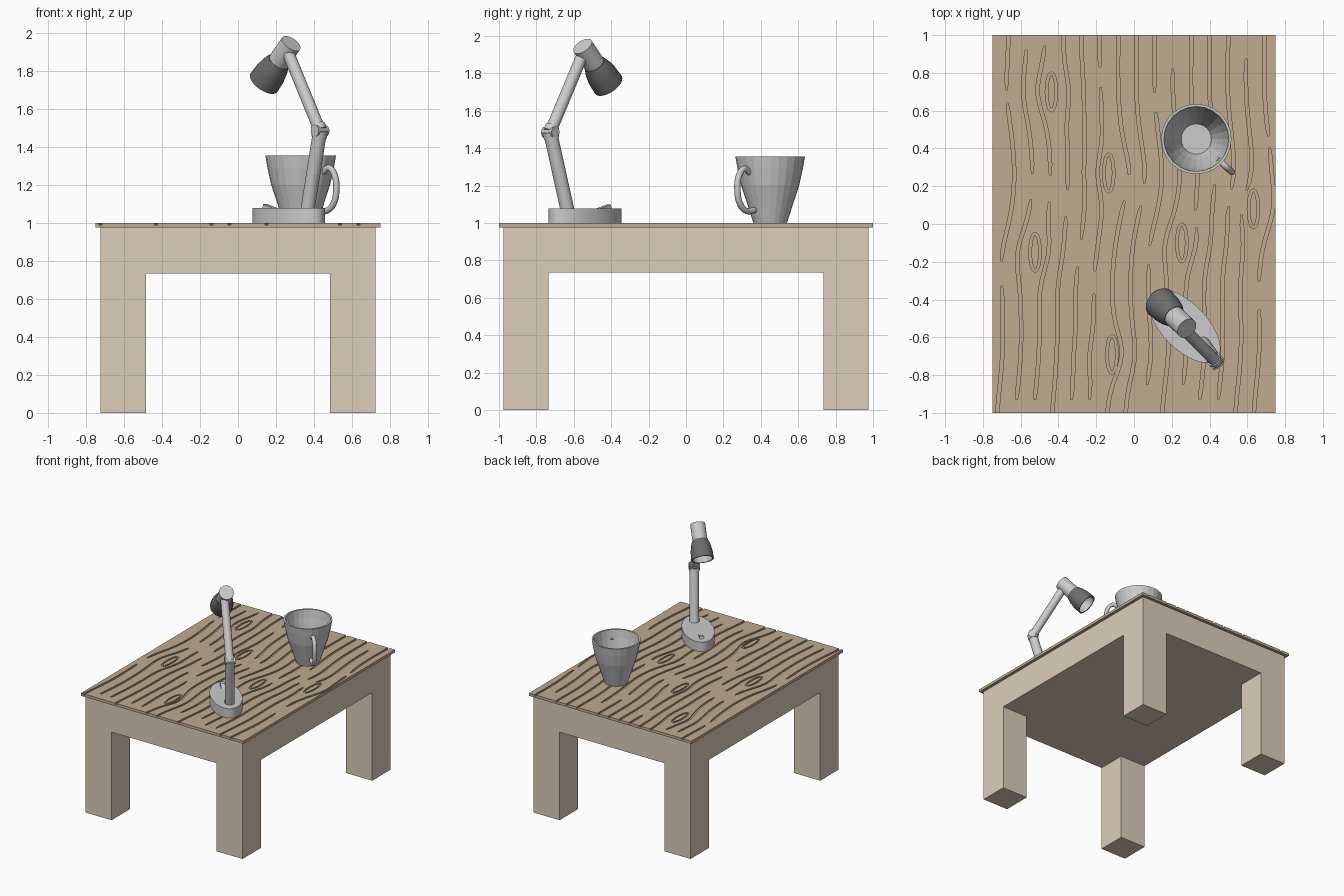
import bpy, bmesh, math, random
from mathutils import Vector

if "Cube" in bpy.data.objects:
    bpy.data.objects.remove(bpy.data.objects["Cube"])

random.seed(4)


def material(name, rgb):
    m = bpy.data.materials.new(name)
    m.diffuse_color = (*rgb, 1)
    m.use_nodes = True
    m.node_tree.nodes["Principled BSDF"].inputs["Base Color"].default_value = m.diffuse_color
    return m


wood_top = material("wood_top", (0.53, 0.41, 0.28))
wood_frame = material("wood_frame", (0.72, 0.62, 0.50))
dark = material("dark_metal", (0.15, 0.15, 0.15))


def make(name, bm, mat=None, smooth=None):
    bmesh.ops.remove_doubles(bm, verts=bm.verts, dist=1e-5)
    bmesh.ops.recalc_face_normals(bm, faces=bm.faces)
    me = bpy.data.meshes.new(name)
    bm.to_mesh(me)
    bm.free()
    ob = bpy.data.objects.new(name, me)
    bpy.context.collection.objects.link(ob)
    if mat:
        me.materials.append(mat)
    bpy.ops.object.select_all(action='DESELECT')
    ob.select_set(True)
    bpy.context.view_layer.objects.active = ob
    if smooth:
        bpy.ops.object.shade_smooth_by_angle(angle=math.radians(smooth))
    return ob


def box(bm, lo, hi):
    vs = bmesh.ops.create_cube(bm, size=1)["verts"]
    for v in vs:
        v.co = Vector([lo[i] + (v.co[i] + 0.5) * (hi[i] - lo[i]) for i in range(3)])


def lathe(name, profile, origin, axis=(0, 0, 1), segs=32, mat=None, smooth=35):
    """Revolve (radius, distance) points about an axis."""
    bm = bmesh.new()
    rings = [[bm.verts.new((r * math.cos(2 * math.pi * i / segs),
                            r * math.sin(2 * math.pi * i / segs), t))
              for i in range(segs)] for r, t in profile]
    for a, b in zip(rings, rings[1:]):
        for i in range(segs):
            j = (i + 1) % segs
            bm.faces.new((a[i], a[j], b[j], b[i]))
    ob = make(name, bm, mat, smooth)
    ob.location = origin
    ob.rotation_mode = 'QUATERNION'
    ob.rotation_quaternion = Vector((0, 0, 1)).rotation_difference(Vector(axis))
    return ob


def rod(name, a, b, r, segs=24):
    a, b = Vector(a), Vector(b)
    n = (b - a).length
    return lathe(name, [(0, 0), (r, 0), (r, n), (0, n)], a, b - a, segs)


# Table frame: solid slab with four square legs
bm = bmesh.new()
box(bm, (-0.725, -0.975, 0.735), (0.725, 0.975, 0.977))
make("table_frame", bm, wood_frame)
for sx, nx in ((-1, "left"), (1, "right")):
    for sy, ny in ((-1, "front"), (1, "back")):
        bm = bmesh.new()
        xs, ys = sorted((sx * 0.485, sx * 0.725)), sorted((sy * 0.735, sy * 0.975))
        box(bm, (xs[0], ys[0], 0), (xs[1], ys[1], 0.735))
        make(f"{ny}_{nx}_leg", bm, wood_frame)

# Table top
bm = bmesh.new()
box(bm, (-0.75, -1, 0.977), (0.75, 1, 1))
top = make("table_top", bm, wood_top)

# Wood grain: shallow wavy grooves that bend round knots
knots = [(-0.10, -0.69), (0.60, 0.08), (-0.18, 0.27), (-0.52, -0.15), (0.25, -0.1), (-0.45, 0.7)]


def wave(y):
    return 0.035 * math.sin(2.4 * y + 0.6) + 0.014 * math.sin(7 * y)


def bend(x, y):
    push = 0
    for kx, ky in knots:
        d = x - kx
        push += math.copysign(0.05, d) * math.exp(-abs(d) / 0.12 - ((y - ky) / 0.15) ** 2)
    return x + push + wave(y)


def groove(bm, pts, closed=False):
    """Strip cutter; pts hold (x, y, half width)."""
    n = len(pts)
    st = []
    for i, (x, y, w) in enumerate(pts):
        p = pts[i - 1] if closed or i else pts[0]
        q = pts[(i + 1) % n] if closed or i < n - 1 else pts[-1]
        t = Vector((q[0] - p[0], q[1] - p[1])).normalized()
        ox, oy = -t.y * w, t.x * w
        st.append([bm.verts.new(c) for c in ((x + ox, y + oy, 0.99), (x - ox, y - oy, 0.99),
                                             (x - ox, y - oy, 1.02), (x + ox, y + oy, 1.02))])
    for i in range(n if closed else n - 1):
        a, b = st[i], st[(i + 1) % n]
        for k in range(4):
            m = (k + 1) % 4
            bm.faces.new((a[k], a[m], b[m], b[k]))
    if not closed:
        bm.faces.new(st[0])
        bm.faces.new(st[-1])


bm = bmesh.new()
for i in range(15):
    x0 = -0.68 + i * 0.097
    y = random.choice((-1.04, -0.93, -0.85))
    while y < 0.9:
        end = min(y + random.uniform(0.5, 1.2), 1.04)
        n = max(6, int((end - y) / 0.05))
        ys = [y + (end - y) * k / n for k in range(n + 1)]
        groove(bm, [(bend(x0, v), v, 0.004 if k in (0, n) else 0.009) for k, v in enumerate(ys)])
        y = end + random.uniform(0.06, 0.16)
for kx, ky in knots:
    ring = [2 * math.pi * k / 16 for k in range(16)]
    groove(bm, [(kx + wave(ky) + 0.026 * math.cos(a), ky + 0.1 * math.sin(a), 0.007)
                for a in ring], True)
cutter = make("grain_cutter", bm)
cutter.hide_render = True
mod = top.modifiers.new("grain", 'BOOLEAN')
mod.operation, mod.solver, mod.use_self, mod.object = 'DIFFERENCE', 'EXACT', True, cutter
bpy.context.view_layer.objects.active = top
bpy.ops.object.modifier_apply(modifier="grain")
bpy.data.objects.remove(cutter)

# Mug
mug = Vector((0.33, 0.45, 1.0))
lathe("mug", [(0, 0), (0.09, 0), (0.122, 0.1), (0.155, 0.2), (0.175, 0.29), (0.186, 0.355),
              (0.172, 0.355), (0.162, 0.29), (0.142, 0.2), (0.11, 0.1), (0.08, 0.025), (0, 0.025)],
      mug, segs=24, smooth=None)

# Mug handle: round tube along a smooth path
cu = bpy.data.curves.new("mug_handle", 'CURVE')
cu.dimensions, cu.bevel_depth, cu.bevel_resolution, cu.use_fill_caps = '3D', 0.017, 2, True
path = [(0.162, 0.27), (0.205, 0.29), (0.245, 0.25), (0.256, 0.17), (0.238, 0.105),
        (0.19, 0.065), (0.125, 0.068)]
sp = cu.splines.new('BEZIER')
sp.bezier_points.add(len(path) - 1)
sp.resolution_u = 4
ang = math.radians(-43)
for bp, (r, z) in zip(sp.bezier_points, path):
    bp.co = mug + Vector((r * math.cos(ang), r * math.sin(ang), z))
    bp.handle_left_type = bp.handle_right_type = 'AUTO'
handle = bpy.data.objects.new("mug_handle", cu)
bpy.context.collection.objects.link(handle)
bpy.ops.object.select_all(action='DESELECT')
handle.select_set(True)
bpy.context.view_layer.objects.active = handle
bpy.ops.object.convert(target='MESH')
bpy.ops.object.shade_smooth_by_angle(angle=math.radians(50))

# Lamp base: oval disc
base = lathe("lamp_base", [(0, 0), (1, 0), (1, 0.078), (0, 0.078)], (0.267, -0.54, 1.0), segs=48)
base.scale = (0.245, 0.12, 1)
base.rotation_mode = 'XYZ'
base.rotation_euler.z = math.radians(134)

# Lamp switch: tilted rocker
bm = bmesh.new()
box(bm, (-0.042, -0.016, -0.015), (0.042, 0.016, 0.01))
switch = make("lamp_switch", bm)
switch.location = (0.17, -0.44, 1.078)
switch.rotation_euler = (0, math.radians(-15), math.radians(134))

# Lamp arms and elbow
foot, elbow, neck = Vector((0.365, -0.632, 1.06)), Vector((0.432, -0.726, 1.485)), Vector((0.262, -0.553, 1.9))
rod("lamp_lower_arm", foot, elbow, 0.037)
rod("lamp_upper_arm", elbow, neck, 0.032)
rod("elbow_lower_collar", elbow.lerp(foot, 0.075), elbow.lerp(foot, -0.01), 0.041)
rod("elbow_upper_collar", elbow.lerp(neck, 0.0), elbow.lerp(neck, 0.07), 0.039)
rod("elbow_pin", elbow + Vector((-0.028, -0.028, 0)), elbow + Vector((0.028, 0.028, 0)), 0.03)

# Lamp head: socket, dark bell shade, light inner bowl
head, aim = Vector((0.28, -0.553, 1.945)), Vector((-0.5, 0.48, -0.72))
lathe("lamp_socket", [(0, 0), (0.057, 0), (0.057, 0.14), (0, 0.14)], head, aim)
lathe("lamp_shade", [(0, 0.132), (0.06, 0.132), (0.074, 0.17), (0.083, 0.22), (0.086, 0.286),
                     (0.077, 0.286), (0.074, 0.22), (0.064, 0.175), (0, 0.16)], head, aim, mat=dark)
lathe("lamp_reflector", [(0.0765, 0.282), (0.073, 0.235), (0.06, 0.20), (0.035, 0.182), (0, 0.176)],
      head, aim)
